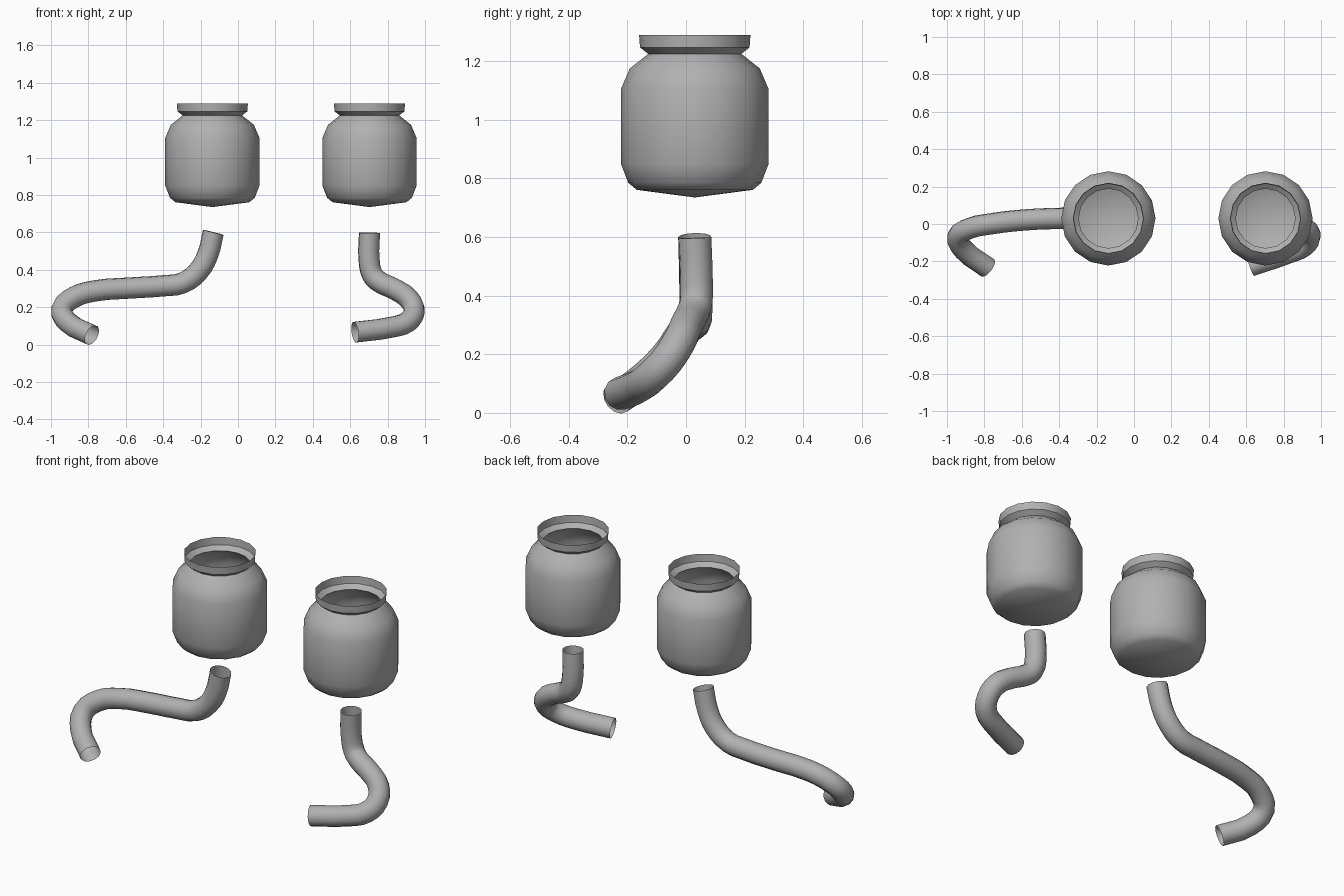
import bpy
import math

if "Cube" in bpy.data.objects:
    bpy.data.objects.remove(bpy.data.objects["Cube"])

SIDES = 16

# Dark grey shared by every part
grey = bpy.data.materials.new("dark_grey")
grey.diffuse_color = (0.44, 0.44, 0.44, 1)
grey.use_nodes = True
grey.node_tree.nodes["Principled BSDF"].inputs["Base Color"].default_value = grey.diffuse_color


def finish(obj, angle=40):
    """Smooth shading with sharp edges kept, plus the grey material."""
    bpy.ops.object.select_all(action='DESELECT')
    obj.select_set(True)
    bpy.context.view_layer.objects.active = obj
    if obj.type == 'CURVE':
        bpy.ops.object.convert(target='MESH')
        obj = bpy.context.view_layer.objects.active
    bpy.ops.object.shade_smooth_by_angle(angle=math.radians(angle))
    obj.data.materials.append(grey)


def lathe(name, profile, x, y):
    """Open single-wall vessel: a bottom point, then rings up to the rim."""
    verts = [(0, 0, profile[0][1])]
    for r, z in profile[1:]:
        for i in range(SIDES):
            a = 2 * math.pi * i / SIDES
            verts.append((r * math.cos(a), r * math.sin(a), z))
    faces = []
    for i in range(SIDES):
        j = (i + 1) % SIDES
        faces.append((0, 1 + j, 1 + i))
        for k in range(len(profile) - 2):
            a, b = 1 + k * SIDES, 1 + (k + 1) * SIDES
            faces.append((a + i, a + j, b + j, b + i))
    mesh = bpy.data.meshes.new(name)
    mesh.from_pydata(verts, [], faces)
    obj = bpy.data.objects.new(name, mesh)
    obj.location = (x, y, 0)
    bpy.context.collection.objects.link(obj)
    finish(obj)


def pipe(name, points, radius=0.057):
    """Open-ended bent tube swept through the points."""
    curve = bpy.data.curves.new(name, 'CURVE')
    curve.dimensions = '3D'
    curve.bevel_depth = radius
    curve.bevel_resolution = 4
    curve.resolution_u = 3
    spline = curve.splines.new('BEZIER')
    spline.bezier_points.add(len(points) - 1)
    for bp, co in zip(spline.bezier_points, points):
        bp.co = co
        bp.handle_left_type = bp.handle_right_type = 'AUTO'
    obj = bpy.data.objects.new(name, curve)
    bpy.context.collection.objects.link(obj)
    finish(obj)


# Jars: shallow cone base, straight wall, shoulder, neck and flared rim
jar_profile = [(0, 0.735), (0.198, 0.761), (0.227, 0.785), (0.252, 0.85),
               (0.252, 1.105), (0.222, 1.175), (0.159, 1.225),
               (0.187, 1.247), (0.19, 1.29)]
lathe("left_jar", jar_profile, -0.137, 0.03)
lathe("right_jar", jar_profile, 0.703, 0.03)

# Bent pipes below the jars
pipe("left_pipe", [(-0.132, 0.03, 0.60), (-0.162, 0.033, 0.48),
                   (-0.212, 0.034, 0.392), (-0.297, 0.032, 0.329),
                   (-0.40, 0.03, 0.314), (-0.58, 0.022, 0.302),
                   (-0.77, 0.0, 0.286), (-0.875, -0.022, 0.254),
                   (-0.942, -0.067, 0.19), (-0.908, -0.14, 0.118),
                   (-0.781, -0.235, 0.05)])
pipe("right_pipe", [(0.703, 0.03, 0.597), (0.701, 0.035, 0.45),
                    (0.72, 0.033, 0.37), (0.758, 0.02, 0.334),
                    (0.84, 0.0, 0.295), (0.917, -0.025, 0.24),
                    (0.941, -0.068, 0.175), (0.905, -0.122, 0.12),
                    (0.822, -0.158, 0.093), (0.625, -0.225, 0.066)])
